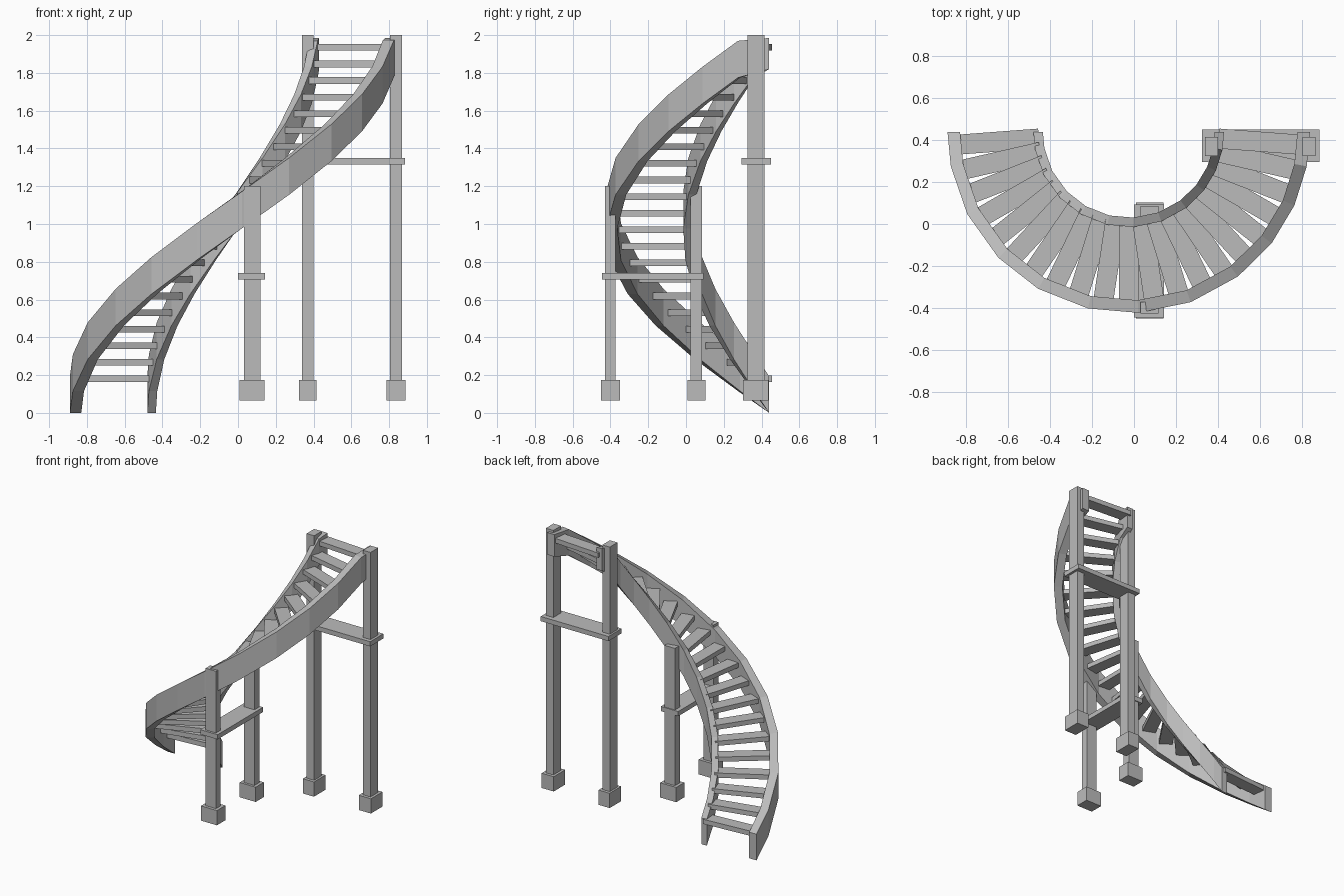
import bpy, bmesh, math
from mathutils import Matrix, Vector

cube = bpy.data.objects.get("Cube")
if cube:
    bpy.data.objects.remove(cube)

CENTRE = Vector((-0.025, 0.44, 0))
RISE = 0.0105            # height gained per degree of turn

stone = bpy.data.materials.new("grey_stone")
stone.use_nodes = True
stone.diffuse_color = (0.5, 0.5, 0.5, 1)
bsdf = stone.node_tree.nodes["Principled BSDF"]
bsdf.inputs["Base Color"].default_value = (0.5, 0.5, 0.5, 1)
bsdf.inputs["Roughness"].default_value = 0.9


def finish(name, bm):
    bmesh.ops.recalc_face_normals(bm, faces=bm.faces)
    mesh = bpy.data.meshes.new(name)
    bm.to_mesh(mesh)
    bm.free()
    mesh.materials.append(stone)
    obj = bpy.data.objects.new(name, mesh)
    bpy.context.collection.objects.link(obj)
    return obj


def box(name, x, y, z):
    """Axis-aligned block from (min, max) ranges."""
    size = [b - a for a, b in (x, y, z)]
    mid = [(a + b) / 2 for a, b in (x, y, z)]
    bm = bmesh.new()
    bmesh.ops.create_cube(bm, size=1, matrix=Matrix.Translation(mid) @ Matrix.Diagonal((*size, 1)))
    return finish(name, bm)


def on_turn(deg, radius, z):
    a = math.radians(deg)
    return CENTRE + Vector((-radius * math.cos(a), -radius * math.sin(a), z))


def stringer(name, r_in, r_out):
    """Rectangular section swept up the half turn."""
    bm = bmesh.new()
    rings = []
    for deg in (0, 11, 27, 44, 60, 77, 93, 110, 127, 142, 156, 169, 180):
        top = min(0.195 + RISE * deg, 1.985)
        low = min(RISE * deg, 1.82)
        section = ((r_in, low), (r_out, low), (r_out, top), (r_in, top))
        rings.append([bm.verts.new(on_turn(deg, r, z)) for r, z in section])
    for a, b in zip(rings, rings[1:]):
        for i in range(4):
            j = (i + 1) % 4
            bm.faces.new((a[i], a[j], b[j], b[i]))
    bm.faces.new(rings[0])
    bm.faces.new(rings[-1])
    return finish(name, bm)


stringer("outer_stringer", 0.805, 0.865)
stringer("inner_stringer", 0.41, 0.455)

# Treads fan round the turn between the stringers
for i in range(21):
    f = i / 20
    deg = 4.3 + f * 171.4
    tread = box(f"tread_{i + 1}", (-0.825, -0.43), (-0.0475, 0.0475), (-0.0175, 0.0175))
    tread.location = CENTRE + Vector((0, 0, 0.18 + f * 1.755))
    tread.rotation_euler.z = math.radians(deg)


def post(name, x, y, half_x, half_y, top, foot_x, foot_y):
    """Upright with a square foot block."""
    box(name, (x - half_x, x + half_x), (y - half_y, y + half_y), (0.1, top))
    box(name + "_foot", (x - foot_x, x + foot_x), (y - foot_y, y + foot_y), (0.065, 0.175))


# Short pair under the middle of the turn
post("middle_front_post", 0.075, -0.4, 0.043, 0.028, 1.2, 0.066, 0.05)
post("middle_back_post", 0.075, 0.055, 0.043, 0.03, 1.2, 0.066, 0.048)
box("middle_crossbar", (0.0, 0.143), (-0.445, 0.092), (0.705, 0.74))

# Tall pair at the head of the stair
post("top_inner_post", 0.37, 0.37, 0.031, 0.045, 2.0, 0.046, 0.068)
post("top_outer_post", 0.836, 0.37, 0.031, 0.045, 2.0, 0.05, 0.068)
box("top_crossbar", (0.325, 0.885), (0.295, 0.45), (1.315, 1.35))
